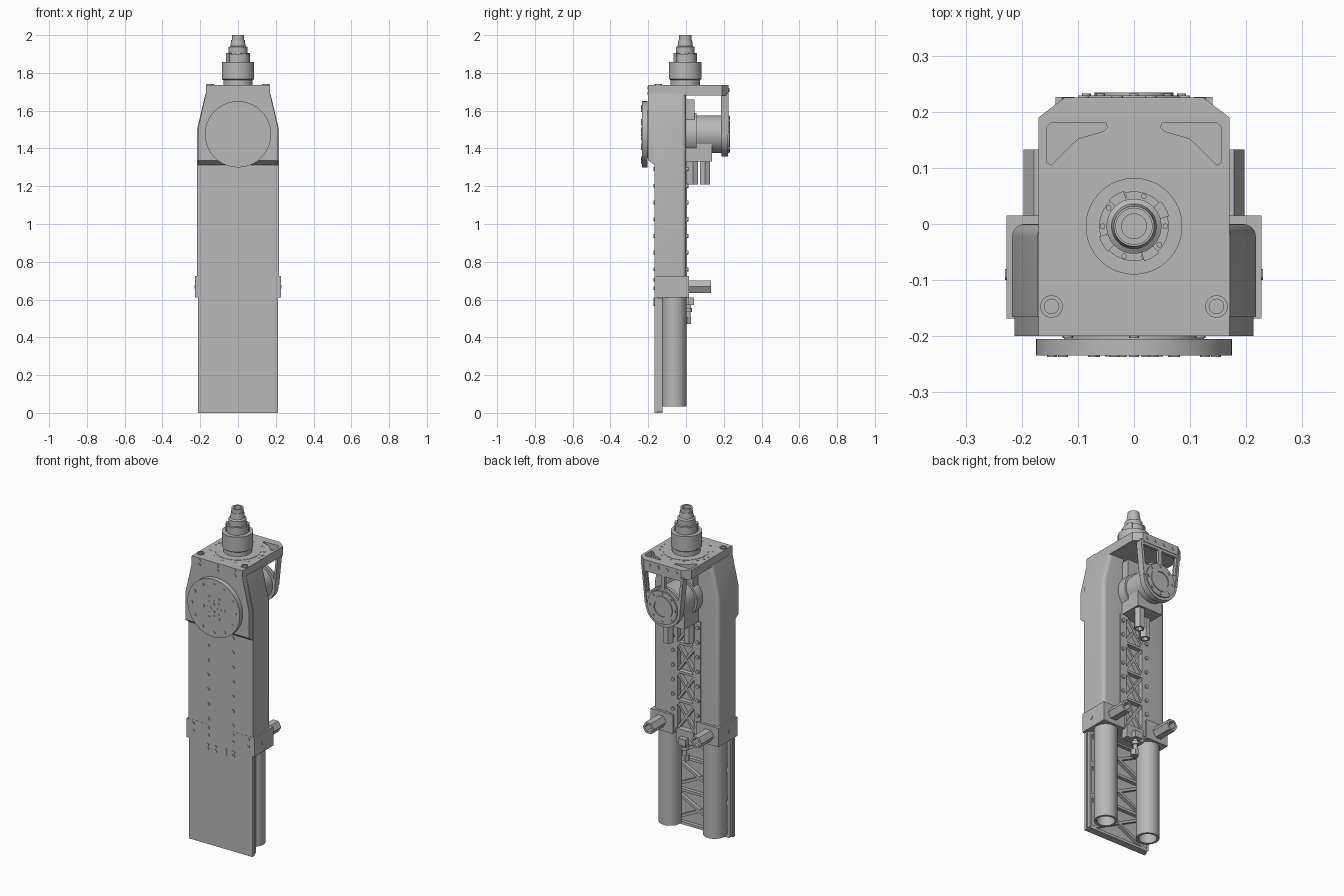
import bpy, bmesh, math
from mathutils import Vector

cube = bpy.data.objects.get("Cube")
if cube:
    bpy.data.objects.remove(cube)

metal = bpy.data.materials.new("machined grey")
metal.use_nodes = True
metal.diffuse_color = (0.48, 0.48, 0.48, 1)
metal.node_tree.nodes["Principled BSDF"].inputs["Base Color"].default_value = (0.48, 0.48, 0.48, 1)
parts = []


def place(u, v, h, axis):
    return Vector({"x": (h, u, v), "y": (u, h, v), "z": (u, v, h)}[axis])


def finish(name, bm):
    bmesh.ops.recalc_face_normals(bm, faces=bm.faces)
    mesh = bpy.data.meshes.new(name)
    bm.to_mesh(mesh)
    bm.free()
    mesh.materials.append(metal)
    ob = bpy.data.objects.new(name, mesh)
    bpy.context.collection.objects.link(ob)
    parts.append(ob)
    return ob


def add_prism(bm, pts, axis, a, b):
    low = [bm.verts.new(place(u, v, a, axis)) for u, v in pts]
    high = [bm.verts.new(place(u, v, b, axis)) for u, v in pts]
    bm.faces.new(low)
    bm.faces.new(high)
    for i in range(len(pts)):
        j = (i + 1) % len(pts)
        bm.faces.new((low[i], low[j], high[j], high[i]))


def prism(name, pts, axis, a, b):
    bm = bmesh.new()
    add_prism(bm, pts, axis, a, b)
    return finish(name, bm)


def rect(u0, u1, v0, v1):
    return [(u0, v0), (u1, v0), (u1, v1), (u0, v1)]


def circle(u, v, r, n):
    return [(u + r * math.cos(math.tau * i / n), v + r * math.sin(math.tau * i / n)) for i in range(n)]


def lathe(name, profile, axis, u, v, n=48):
    """Spin a closed (radius, height) loop around an axis through u, v."""
    bm = bmesh.new()
    rings = [[bm.verts.new(place(a, b, h, axis)) for a, b in circle(u, v, r, n)] for r, h in profile]
    for k, ring in enumerate(rings):
        nxt = rings[(k + 1) % len(rings)]
        for i in range(n):
            j = (i + 1) % n
            bm.faces.new((ring[i], ring[j], nxt[j], nxt[i]))
    return finish(name, bm)


def tube(name, u, v, r, bore, axis, a, b, n=48):
    return lathe(name, [(r, a), (r, b), (bore, b), (bore, a)], axis, u, v, n)


def disc(name, u, v, r, axis, a, b, n=64):
    return prism(name, circle(u, v, r, n), axis, a, b)


def studs(name, spots, r, axis, a, b, n=12):
    bm = bmesh.new()
    for u, v in spots:
        add_prism(bm, circle(u, v, r, n), axis, a, b)
    return finish(name, bm)


def add_bar(bm, p, q, width, a, b):
    p, q = Vector(p), Vector(q)
    side = (q - p).orthogonal().normalized() * width / 2
    add_prism(bm, [p + side, q + side, q - side, p - side], "y", a, b)


def lattice(name, half, z0, z1, cells, width, a, b):
    bm = bmesh.new()
    step = (z1 - z0) / cells
    for i in range(cells + 1):
        z = z0 + i * step
        add_bar(bm, (-half, z), (half, z), width, a, b)
        if i < cells:
            add_bar(bm, (-half, z), (half, z + step), width, a, b - 0.001)
            add_bar(bm, (half, z), (-half, z + step), width, a, b - 0.002)
    for s in (-half, half):
        add_bar(bm, (s, z0), (s, z1), width, a, b)
    return finish(name, bm)


def cut(target, cutter):
    mod = target.modifiers.new("cut", "BOOLEAN")
    mod.operation, mod.solver, mod.object = "DIFFERENCE", "EXACT", cutter
    cutter.hide_render = True
    bpy.context.view_layer.objects.active = target
    bpy.ops.object.modifier_apply(modifier=mod.name)
    parts.remove(cutter)
    bpy.data.objects.remove(cutter)


def mirrored(pts, s):
    return [(s * u, v) for u, v in pts]


# Front skin with bracing on its inner face
prism("front_plate", rect(-0.213, 0.213, 0, 1.33), "y", -0.167, -0.147)
lattice("lower_bracing", 0.2, 0.008, 0.608, 3, 0.016, -0.148, -0.125)

# Long side housings with rounded outer back edges and tapered shoulders
for s, side in ((1, "left"), (-1, "right")):
    outline = mirrored([(0.075, 0.7), (0.217, 0.7), (0.217, 1.5), (0.172, 1.69), (0.075, 1.69)], s)
    bm = bmesh.new()
    add_prism(bm, outline, "y", -0.166, 0)
    outer = [e for e in bm.edges if all(v.co.y > -0.01 and abs(v.co.x) > 0.17 for v in e.verts)
             and abs(e.verts[0].co.z - e.verts[1].co.z) > 0.1]
    bmesh.ops.bevel(bm, geom=outer, offset=0.022, segments=5, affect="EDGES", profile=0.5)
    finish(side + "_housing", bm)
    prism(side + "_flange", rect(*sorted((s * 0.068, s * 0.1)), 0.62, 1.33), "y", -0.02, 0.005)

    # Collar, lower tube and hollow spacer
    prism(side + "_collar", rect(*sorted((s * 0.078, s * 0.227)), 0.61, 0.725), "y", -0.168, 0.015)
    tube(side + "_lower_tube", s * 0.149, -0.062, 0.064, 0.05, "z", 0.035, 0.63)
    tube(side + "_spacer", s * 0.16, 0.668, 0.037, 0.024, "y", 0.01, 0.133, 6)
    studs(side + "_collar_screw", [(-0.09, 0.668)], 0.01, "x", s * 0.226, s * 0.23)

# Ladder panel between the housings
prism("back_panel", rect(-0.08, 0.08, 0.61, 1.4), "y", -0.16, -0.025)
lattice("back_bracing", 0.062, 0.64, 1.34, 4, 0.014, -0.03, 0.002)

# Screw rows
rows = [(x, 0.76 + 0.0885 * i) for x in (-0.083, 0.083) for i in range(7)]
studs("back_screws", rows, 0.011, "y", 0, 0.012)
lower = [(s * x, z) for s in (-1, 1) for x in (0.083, 0.185) for z in (0.66, 0.705)]
foot = [(s * x, z) for s in (-1, 1) for x in (0.035, 0.086) for z in (0.577, 0.6)]
studs("front_screws", rows + lower + foot, 0.01, "y", -0.171, -0.16)

# Head block with an undercut lower edge
bm = bmesh.new()
half = [(0.213, 1.3), (0.213, 1.5), (0.17, 1.69)]
add_prism(bm, half + mirrored(half[::-1], -1), "y", -0.2, -0.15)
for v in bm.verts:
    if v.co.y < -0.19 and v.co.z < 1.35:
        v.co.z = 1.337
finish("head_block", bm)
prism("head_core", rect(-0.08, 0.08, 1.33, 1.66), "y", -0.16, 0.045)

# Front rotary flange with its screw pattern
axis_z = 1.475
disc("front_spigot", 0, axis_z, 0.125, "y", -0.207, -0.195)
disc("front_flange", 0, axis_z, 0.175, "y", -0.234, -0.205, 96)
pattern = circle(0, axis_z, 0.146, 12) + circle(0, axis_z, 0.07, 6) + circle(0, axis_z, 0.022, 4)
studs("flange_screws", pattern, 0.009, "y", -0.237, -0.23)
studs("flange_pins", circle(0, axis_z, 0.046, 8), 0.006, "y", -0.236, -0.23)

# Rear drive: gear case, drum, end cap and two cable sockets
prism("gear_case", rect(-0.085, 0.085, 1.33, 1.5), "y", 0.0, 0.137)
disc("case_shoulder", 0, axis_z, 0.112, "y", 0.0, 0.055)
disc("drive_drum", 0, axis_z, 0.1, "y", 0.05, 0.2)
disc("drive_rim", 0, axis_z, 0.117, "y", 0.188, 0.207)
disc("drive_cap", 0, axis_z, 0.1, "y", 0.2, 0.229)
tube("drive_ring", 0, axis_z, 0.07, 0.05, "y", 0.222, 0.234)
studs("cap_screws", circle(0, axis_z, 0.085, 8), 0.008, "y", 0.226, 0.233)
for name, x, y in (("left_socket", 0.047, 0.1), ("right_socket", -0.047, 0.036)):
    tube(name, x, y, 0.031, 0.02, "z", 1.21, 1.34, 6)

# Rear hanger arm, tapered down to a round end, with two windows
arc = [(0.117 * math.cos(t), axis_z + 0.117 * math.sin(t))
       for t in (math.pi + math.pi * i / 24 for i in range(25))]
hanger = prism("rear_hanger", arc + [(0.14, 1.69), (-0.14, 1.69)], "y", 0.203, 0.222)
for s in (-1, 1):
    window = mirrored([(0.012, 1.59), (0.012, 1.665), (0.118, 1.665), (0.105, 1.545), (0.085, 1.545)], s)
    cut(hanger, prism("window_cutter", window, "y", 0.1, 0.3))
    bm = bmesh.new()
    add_bar(bm, (s * 0.112, axis_z), (s * 0.134, 1.69), 0.012, 0.185, 0.226)
    finish("hanger_rib", bm)
studs("hanger_screws", [(x, 1.71) for x in (-0.09, -0.03, 0.03, 0.09)], 0.01, "y", 0.222, 0.229)

# Top plate with chamfered rear corners, pockets and screws
edge = [(0.17, -0.2), (0.17, 0.19), (0.124, 0.225)]
top = prism("top_plate", edge + mirrored(edge[::-1], -1), "z", 1.68, 1.735)
for s in (-1, 1):
    pocket = mirrored([(0.05, 0.18), (0.148, 0.18), (0.155, 0.173), (0.155, 0.11),
                       (0.148, 0.105), (0.1, 0.152), (0.055, 0.165), (0.048, 0.172)], s)
    cut(top, prism("pocket_cutter", pocket, "z", 1.7, 1.8))
    tube("top_bushing", s * 0.147, -0.147, 0.02, 0.013, "z", 1.73, 1.741, 24)
    studs("top_dowel", [(s * 0.142, 0.028)], 0.01, "z", 1.73, 1.737)
tube("top_seat", 0, 0, 0.126, 0.08, "z", 1.73, 1.737, 64)
studs("top_screws", circle(0, -0.004, 0.147, 12), 0.006, "z", 1.73, 1.737)
edge_spots = [(x, z) for x in (-0.118, 0, 0.118) for z in (1.692, 1.72)]
studs("top_edge_screws", edge_spots, 0.009, "y", -0.203, -0.19)

# Stepped spindle with a bore and four locking lugs
spindle = [(0.078, 1.73), (0.078, 1.762), (0.086, 1.768), (0.086, 1.858), (0.062, 1.858),
           (0.062, 1.9), (0.049, 1.9), (0.049, 1.936), (0.04, 1.942), (0.036, 1.975),
           (0.033, 1.975), (0.033, 2.0), (0.022, 2.0), (0.022, 1.73)]
lathe("spindle", spindle, "z", 0, -0.004, 64)
bm = bmesh.new()
for k in range(4):
    mid = math.pi / 6 + k * math.pi / 2
    angles = [mid + (i - 3) * 0.08 for i in range(7)]
    ring = [(0.065 * math.cos(t), 0.065 * math.sin(t) - 0.004) for t in angles]
    ring += [(0.045 * math.cos(t), 0.045 * math.sin(t) - 0.004) for t in reversed(angles)]
    add_prism(bm, ring, "z", 1.85, 1.906)
finish("spindle_lugs", bm)
studs("spindle_screws", circle(0, -0.004, 0.056, 10), 0.005, "z", 1.9, 1.903)

# Small valve hanging at the lower centre
prism("valve_bracket", rect(-0.06, 0.06, 0.57, 0.65), "y", -0.03, 0.012)
prism("valve_body", rect(-0.025, 0.025, 0.57, 0.61), "y", 0, 0.042)
disc("valve_stem", 0, 0.012, 0.012, "z", 0.49, 0.58, 24)
tube("valve_nut", 0, 0.005, 0.024, 0.008, "z", 0.47, 0.505, 6)
disc("valve_collar", 0, 0.012, 0.02, "z", 0.535, 0.555, 24)

# Smooth curved walls, keep machined edges crisp
bpy.ops.object.select_all(action="DESELECT")
for ob in parts:
    ob.select_set(True)
bpy.context.view_layer.objects.active = parts[0]
bpy.ops.object.shade_smooth_by_angle(angle=math.radians(30))
